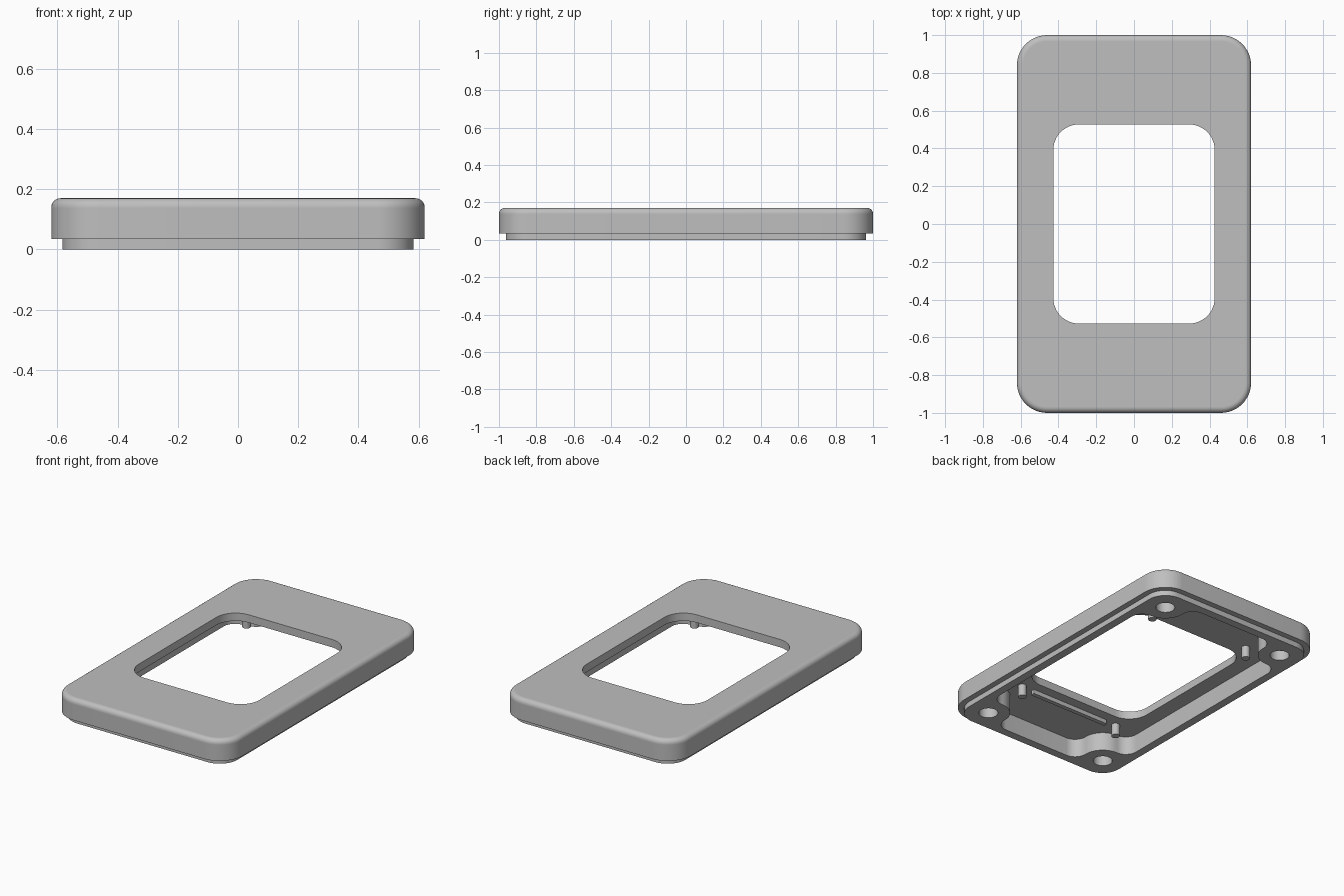
import bpy, bmesh
from math import sin, cos, pi, atan2, sqrt

cube = bpy.data.objects.get("Cube")
if cube:
    bpy.data.objects.remove(cube, do_unlink=True)

grey = bpy.data.materials.new("light_grey")
grey.use_nodes = True
COLOR = (0.52, 0.52, 0.52, 1)
grey.diffuse_color = COLOR
grey.node_tree.nodes["Principled BSDF"].inputs["Base Color"].default_value = COLOR

HALF_X, HALF_Y, CORNER = 0.62, 1.0, 0.16
LIP_INSET, LIP_Z = 0.037, 0.035
TOP, CEILING, FILLET = 0.17, 0.12, 0.03
HOLE_X, HOLE_Y = 0.446, 0.823


def arc(cx, cy, r, start, end, n=12):
    return [(cx + r * cos(start + (end - start) * i / n),
             cy + r * sin(start + (end - start) * i / n)) for i in range(n + 1)]


def four_way(quarter):
    """Mirror a counterclockwise first-quadrant outline into a closed loop."""
    back = quarter[::-1]
    return (quarter + [(-x, y) for x, y in back]
            + [(-x, -y) for x, y in quarter] + [(x, -y) for x, y in back])


def rounded_rect(hx, hy, r):
    return four_way(arc(hx - r, hy - r, r, 0, pi / 2))


def loft(name, rings):
    """Solid through rings of (outline, z), capped at both ends."""
    bm = bmesh.new()
    loops = [[bm.verts.new((x, y, z)) for x, y in pts] for pts, z in rings]
    n = len(loops[0])
    for low, high in zip(loops, loops[1:]):
        for i in range(n):
            j = (i + 1) % n
            bm.faces.new((low[i], low[j], high[j], high[i]))
    bm.faces.new(loops[0][::-1])
    bm.faces.new(loops[-1])
    mesh = bpy.data.meshes.new(name)
    bm.to_mesh(mesh)
    bm.free()
    mesh.materials.append(grey)
    ob = bpy.data.objects.new(name, mesh)
    bpy.context.collection.objects.link(ob)
    return ob


def prism(name, outline, z0, z1):
    return loft(name, [(outline, z0), (outline, z1)])


def circle(cx, cy, r):
    return arc(cx, cy, r, 0, 2 * pi, 32)[:-1]


def activate(ob):
    bpy.ops.object.select_all(action='DESELECT')
    ob.select_set(True)
    bpy.context.view_layer.objects.active = ob


def cut(ob, cutter):
    mod = ob.modifiers.new("cut", 'BOOLEAN')
    mod.operation, mod.solver, mod.object = 'DIFFERENCE', 'EXACT', cutter
    activate(ob)
    bpy.ops.object.modifier_apply(modifier=mod.name)
    bpy.data.objects.remove(cutter, do_unlink=True)


def body_ring(inset, z):
    return rounded_rect(HALF_X - inset, HALF_Y - inset, CORNER - inset), z


# Cover body: stepped lip, side wall, rounded top edge
rings = [body_ring(LIP_INSET, 0), body_ring(LIP_INSET, LIP_Z),
         body_ring(0, LIP_Z), body_ring(0, TOP - FILLET - 0.003)]
for i in range(7):
    a = i / 6 * pi / 2
    rings.append(body_ring(FILLET * (1 - cos(a)), TOP - FILLET * (1 - sin(a))))
rings.append(body_ring(FILLET + 0.003, TOP))
cover = loft("cover_body", rings)

# Underside cavity, flowing around a round boss in each corner
wall_x, wall_y, boss, blend = 0.53, 0.91, 0.13, 0.08
ax, ay = wall_x - blend, wall_y - blend
by = HOLE_Y - sqrt((boss + blend) ** 2 - (ax - HOLE_X) ** 2)
bx = HOLE_X - sqrt((boss + blend) ** 2 - (ay - HOLE_Y) ** 2)
t1 = atan2(HOLE_Y - by, HOLE_X - ax)
t2 = atan2(HOLE_Y - ay, HOLE_X - bx)
quarter = (arc(ax, by, blend, 0, t1)
           + arc(HOLE_X, HOLE_Y, boss, t1 - pi, t2 - pi)[1:-1]
           + arc(bx, ay, blend, t2, pi / 2))
cut(cover, prism("cavity_cutter", four_way(quarter), -0.1, CEILING))

# Window opening
cut(cover, prism("window_cutter", rounded_rect(0.427, 0.527, 0.135), 0.05, 0.3))

# Blind corner holes
for sx in (-1, 1):
    for sy in (-1, 1):
        cut(cover, prism("hole_cutter", circle(sx * HOLE_X, sy * HOLE_Y, 0.057), -0.1, 0.11))

# Locating pins
parts = [cover]
for sx, side in ((-1, "right"), (1, "left")):
    for sy, end in ((-1, "front"), (1, "back")):
        parts.append(prism(f"{end}_{side}_pin", circle(sx * 0.364, sy * 0.605, 0.025),
                           0.045, CEILING + 0.01))

# Rib between the front pins
rib = rounded_rect(0.285, 0.014, 0.005)
parts.append(prism("front_rib", [(x, y - 0.605) for x, y in rib], 0.093, CEILING + 0.01))

for ob in parts:
    activate(ob)
    bpy.ops.object.shade_smooth_by_angle()
